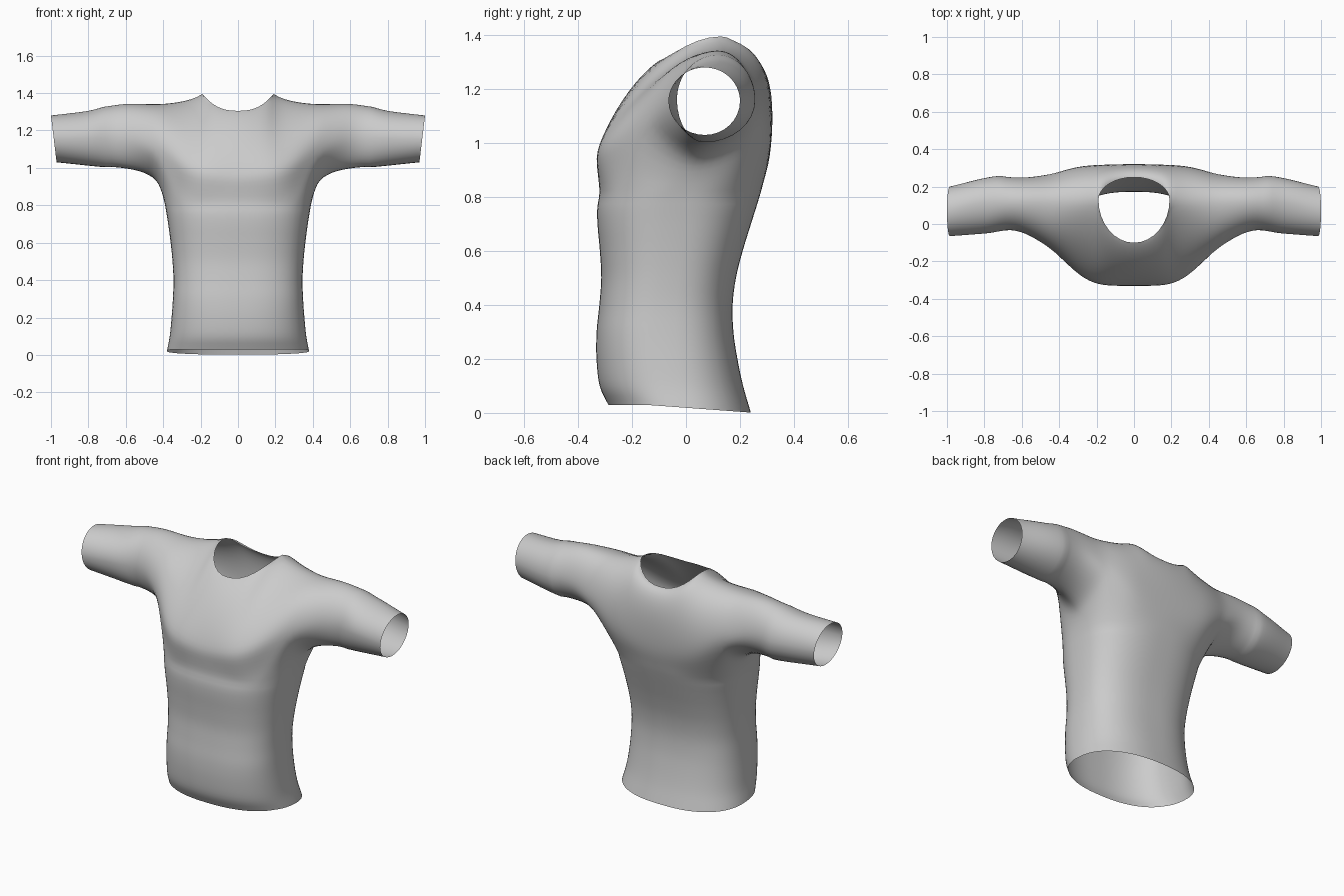
import bpy, bmesh, math
from mathutils import Vector

if "Cube" in bpy.data.objects:
    bpy.data.objects.remove(bpy.data.objects["Cube"])

NF, NC, K, M = 16, 8, 16, 14      # front columns, neck columns, underarm, over-shoulder
XA = 0.43                         # x of the armpit seam


def curve(keys, t):
    """Smooth curve through (position, value) keys; values may be vectors."""
    n = len(keys)

    def slope(i):
        a, b = keys[max(i - 1, 0)], keys[min(i + 1, n - 1)]
        return (b[1] - a[1]) / (b[0] - a[0])
    i = 0
    while i < n - 2 and t > keys[i + 1][0]:
        i += 1
    (t0, v0), (t1, v1) = keys[i], keys[i + 1]
    h = t1 - t0
    u = min(max((t - t0) / h, 0), 1)
    return (v0 * (2*u**3 - 3*u*u + 1) + slope(i) * (h * (u**3 - 2*u*u + u))
            + v1 * (3*u*u - 2*u**3) + slope(i + 1) * (h * (u**3 - u*u)))


# yoke and sleeve outline along x
FRONT = [(0, -.335), (.2, -.328), (.3, -.275), (.37, -.205), (.43, -.15), (.5, -.1), (.64, -.035), (.8, -.05), (1, -.065)]
BACK = [(0, .312), (.25, .312), (.36, .295), (.45, .27), (.6, .25), (.75, .255), (1, .2)]
MID = [(0, .94), (.25, .98), (.43, 1.08), (.6, 1.15), (1, 1.155)]
TOP = [(.19, 1.395), (.25, 1.37), (.32, 1.355), (.42, 1.343), (.6, 1.345), (.7, 1.33), (.8, 1.305), (1, 1.28)]
UNDER = [(.43, .93), (.5, .967), (.6, .99), (.8, 1.01), (1, 1.03)]
RIDGE = [(.19, .13), (.3, .118), (.8, .115), (1, .07)]
# torso outline along z
WIDTH = [(0, .38), (.1, .365), (.2, .355), (.4, .345), (.6, .36), (.8, .39), (.95, .425)]
BELLY = [(0, -.288), (.1, -.32), (.26, -.333), (.5, -.314), (.7, -.328), (.75, -.33), (.81, -.32), (.9, -.333)]
SPINE = [(0, .24), (.15, .2), (.35, .172), (.5, .185), (.6, .21), (.8, .272), (.95, .315)]


def quarter(bottom, top, p, bulge=0):
    """Rounded arc rising from the bottom point to the top point."""
    pts = []
    for j in range(M + 1):
        a = math.pi / 2 * j / M
        c, s = max(math.cos(a), 0)**p, math.sin(a)**p
        pts.append(Vector((top.x + (bottom.x - top.x) * (1 - j / M),
                           top.y + (bottom.y - top.y) * c + bulge * math.sin(2 * a),
                           bottom.z + (top.z - bottom.z) * s)))
    return pts


def yoke_column(i, side):
    """Column from chest or back level up to the neckline or shoulder ridge."""
    xb = XA * i / NF
    bottom = Vector((xb, curve(side, xb), curve(MID, xb)))
    if i <= NC:
        a = math.pi / 2 * i / NC
        reach = -.23 if side is FRONT else .12
        top = Vector((.19 * math.sin(a), .13 + reach * math.cos(a), 1.305 + .09 * math.sin(a)**2.6))
    else:
        xt = .19 + (XA - .19) * (i - NC) / (NF - NC)
        top = Vector((xt, curve(RIDGE, xt), curve(TOP, xt)))
    f = max(0, (i - NC) / (NF - NC))**1.8
    p, bulge = (1.5, 0) if side is FRONT else (.95, .02)
    return quarter(bottom, top, p + (1 - p) * f, bulge * (1 - f))


def underarm(x):
    """Lower half of a sleeve section, front to back."""
    yf, yb, zm, zu = (curve(c, x) for c in (FRONT, BACK, MID, UNDER))
    yc = .04 + .03 * min(1, (x - XA) / .3)
    p = 1.4 - .4 * min(1, (x - XA) / .25)
    pts = []
    for k in range(K + 1):
        a = math.pi * k / K
        c = math.cos(a)
        y = yc + ((yf - yc) if c > 0 else (yb - yc)) * abs(c)**p
        pts.append(Vector((x, y, zm - (zm - zu) * max(math.sin(a), 0)**p)))
    return pts


def sleeve_ring(x):
    top = Vector((x, curve(RIDGE, x), curve(TOP, x)))
    arcs = [quarter(Vector((x, curve(s, x), curve(MID, x))), top, 1) for s in (FRONT, BACK)]
    ring = arcs[0] + arcs[1][::-1][1:] + underarm(x)[::-1][1:]
    zt, zu = curve(TOP, x), curve(UNDER, x)
    for v in ring:                # slanted cuff
        v.x -= .03 * (x - XA) / (1 - XA) * (zt - v.z) / (zt - zu)
    return ring


def torso_ring(z):
    w, yf, yb = curve(WIDTH, z), curve(BELLY, z), curve(SPINE, z)
    yc, h = (yf + yb) / 2, (yb - yf) / 2
    angles = ([-90 + 50 * i / NF for i in range(NF)] + [-40 + 80 * k / K for k in range(K)]
              + [40 + 50 * i / NF for i in range(NF + 1)])
    ring, q = [], 2 / (2.35 + .25 * min(1, z / .3))
    for a in map(math.radians, angles):
        c, s = max(math.cos(a), 0), math.sin(a)
        x = w * c**q if c > 1e-6 else 0
        y = yc + h * math.copysign(abs(s)**q, s)
        hem = .03 - .028 * min(1, max(0, (y + .15) / .38))
        ring.append(Vector((x, y, z + hem * max(0, 1 - z / .1))))
    return ring


bm = bmesh.new()


def grid(rows):
    """Quad sheet through rows of points, made on both sides of x = 0."""
    for sx in (1, -1):
        vs = [[bm.verts.new((sx * p.x, p.y, p.z)) for p in r] for r in rows]
        for r0, r1 in zip(vs, vs[1:]):
            for j in range(len(r0) - 1):
                bm.faces.new((r0[j], r0[j + 1], r1[j + 1], r1[j]))


# shoulders and upper chest
front = [yoke_column(i, FRONT) for i in range(NF + 1)]
back = [yoke_column(i, BACK) for i in range(NF + 1)]
grid(front)
grid(back)

# sleeves
grid([sleeve_ring(XA + (1 - XA) * i / 22) for i in range(23)])

# torso, lofted up to the yoke and armpit rim
rim = [c[0] for c in front[:-1]] + underarm(XA) + [c[0] for c in back[:-1]][::-1]
levels = [0, .1, .2, .3, .4, .5, .6, .7, .76, .82]
rings = [(z, torso_ring(z)) for z in levels] + [(.95, rim)]
columns = [[(z, r[j]) for z, r in rings] for j in range(len(rim))]
grid([[curve(c, .95 * i / 38) for c in columns] for i in range(39)])

# weld the parts and relax the seams, keeping the openings fixed
bmesh.ops.remove_doubles(bm, verts=bm.verts, dist=.0005)
inner = [v for v in bm.verts if not v.is_boundary and v.co.z > .84 and abs(v.co.x) < .7]
for _ in range(8):
    bmesh.ops.smooth_vert(bm, verts=inner, factor=.5, use_axis_x=True, use_axis_y=True, use_axis_z=True)
bmesh.ops.recalc_face_normals(bm, faces=bm.faces)
mesh = bpy.data.meshes.new("shirt")
bm.to_mesh(mesh)
bm.free()
shirt = bpy.data.objects.new("shirt", mesh)
bpy.context.collection.objects.link(shirt)
for poly in mesh.polygons:
    poly.use_smooth = True
